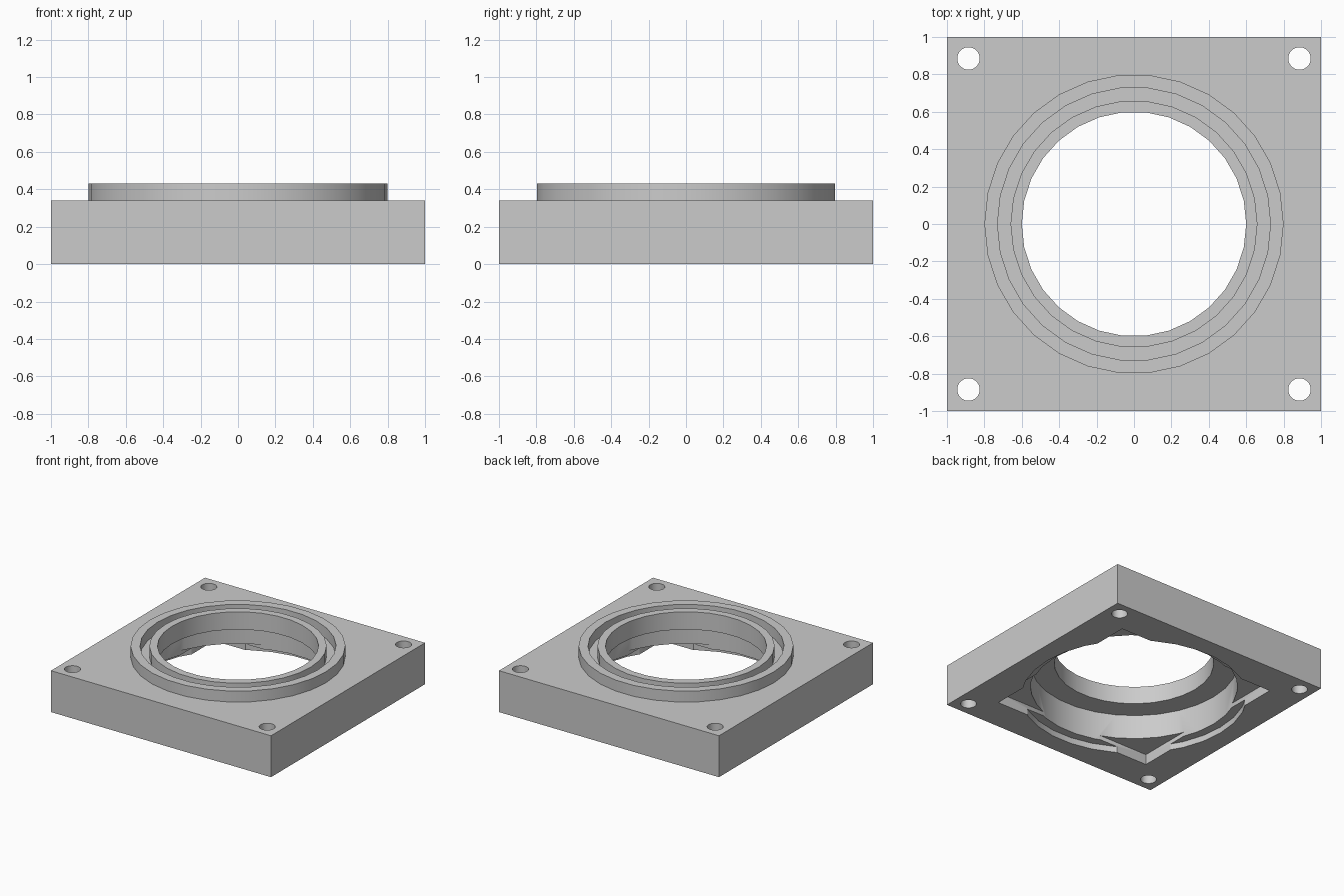
import bpy
import bmesh
import math
from mathutils import Matrix

if "Cube" in bpy.data.objects:
    bpy.data.objects.remove(bpy.data.objects["Cube"], do_unlink=True)

SIDES = 30
PLATE_TOP, RIM_TOP = 0.34, 0.43
BELOW, ABOVE = -0.1, 0.6

grey = bpy.data.materials.new("light_grey")
grey.use_nodes = True
grey.diffuse_color = (0.6, 0.6, 0.6, 1)
grey.node_tree.nodes["Principled BSDF"].inputs["Base Color"].default_value = (0.6, 0.6, 0.6, 1)


def finish(name, bm):
    mesh = bpy.data.meshes.new(name)
    bm.to_mesh(mesh)
    bm.free()
    mesh.materials.append(grey)
    obj = bpy.data.objects.new(name, mesh)
    bpy.context.collection.objects.link(obj)
    return obj


def box(name, half, z0, z1):
    bm = bmesh.new()
    place = Matrix.Translation((0, 0, (z0 + z1) / 2)) @ Matrix.Diagonal((2 * half, 2 * half, z1 - z0, 1))
    bmesh.ops.create_cube(bm, size=1, matrix=place)
    return finish(name, bm)


def disc(name, radius, z0, z1, x=0, y=0):
    bm = bmesh.new()
    # a corner of the polygon points along x
    place = Matrix.Translation((x, y, (z0 + z1) / 2)) @ Matrix.Rotation(math.pi / 2, 4, "Z")
    bmesh.ops.create_cone(bm, cap_ends=True, segments=SIDES, radius1=radius,
                          radius2=radius, depth=z1 - z0, matrix=place)
    return finish(name, bm)


def combine(target, tool, operation):
    mod = target.modifiers.new(tool.name, "BOOLEAN")
    mod.operation = operation
    mod.solver = "EXACT"
    mod.object = tool
    bpy.context.view_layer.objects.active = target
    bpy.ops.object.modifier_apply(modifier=mod.name)
    bpy.data.objects.remove(tool, do_unlink=True)


# Square plate with a raised round rim
plate = box("flange_plate", 1.0, 0, PLATE_TOP)
combine(plate, disc("rim", 0.8, 0.2, RIM_TOP), "UNION")

# Seal groove in the rim: an outer cut with the inner lip left standing
groove = disc("groove", 0.73, PLATE_TOP, ABOVE)
combine(groove, disc("lip", 0.66, 0.1, ABOVE + 0.1), "DIFFERENCE")
combine(plate, groove, "DIFFERENCE")

# Recesses in the underside, then the stepped bore
combine(plate, disc("round_recess", 0.85, BELOW, 0.05), "DIFFERENCE")
combine(plate, box("square_recess", 0.725, BELOW, 0.085), "DIFFERENCE")
combine(plate, disc("wide_bore", 0.78, BELOW, 0.285), "DIFFERENCE")
combine(plate, disc("through_bore", 0.6, BELOW, ABOVE), "DIFFERENCE")

# Corner bolt holes
for sx in (-1, 1):
    for sy in (-1, 1):
        combine(plate, disc("bolt_hole", 0.06, BELOW, ABOVE, sx * 0.885, sy * 0.885), "DIFFERENCE")

bpy.ops.object.select_all(action="DESELECT")
plate.select_set(True)
bpy.context.view_layer.objects.active = plate
bpy.ops.object.shade_smooth_by_angle(angle=math.radians(30))
